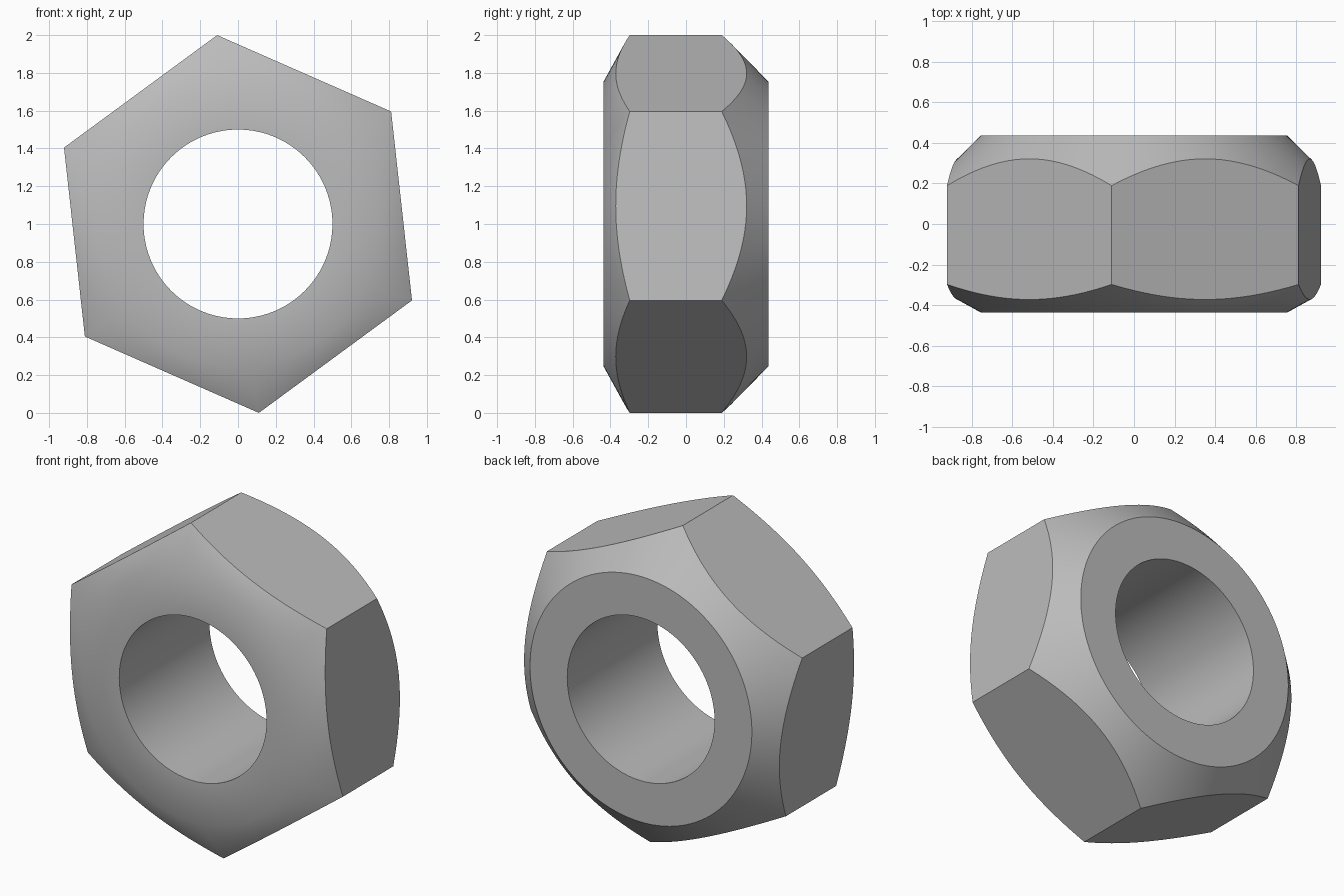
import bpy
import bmesh
from math import cos, sin, pi, radians

cube = bpy.data.objects.get("Cube")
if cube:
    bpy.data.objects.remove(cube, do_unlink=True)

CORNER_R = 1.006      # centre to hexagon corner
BORE_R = 0.5
FLAT_R = 0.753        # where the flat ring meets the chamfer
HALF = 0.437          # half thickness
TURN = radians(96.3)  # angle of the first corner
PER_SIDE = 20
SEGMENTS = 6 * PER_SIDE

# One steel grey material
steel = bpy.data.materials.new("steel grey")
steel.use_nodes = True
grey = (0.5, 0.5, 0.5, 1)
steel.diffuse_color = grey
steel.node_tree.nodes["Principled BSDF"].inputs["Base Color"].default_value = grey


def section(step):
    """Radial section as (radius, y): the side follows the hexagon, the chamfers are cones."""
    from_mid = (step % PER_SIDE) / PER_SIDE * pi / 3 - pi / 6
    side = CORNER_R * cos(pi / 6) / cos(from_mid)
    run = side - FLAT_R
    return [(BORE_R, -HALF), (FLAT_R, -HALF), (side, -HALF + 0.55 * run),
            (side, HALF - 0.98 * run), (FLAT_R, HALF), (BORE_R, HALF)]


# Nut body: sections swept round the bore axis
bm = bmesh.new()
rings = []
for i in range(SEGMENTS):
    a = TURN + 2 * pi * i / SEGMENTS
    rings.append([bm.verts.new((r * cos(a), y, 1 + r * sin(a))) for r, y in section(i)])
for i, ring in enumerate(rings):
    after = rings[(i + 1) % SEGMENTS]
    for j in range(len(ring)):
        k = (j + 1) % len(ring)
        bm.faces.new((ring[j], ring[k], after[k], after[j]))
bmesh.ops.recalc_face_normals(bm, faces=bm.faces)
mesh = bpy.data.meshes.new("hex_nut")
bm.to_mesh(mesh)
bm.free()
mesh.materials.append(steel)

nut = bpy.data.objects.new("hex_nut", mesh)
bpy.context.collection.objects.link(nut)

# Smooth cones and bore, keep the hexagon edges sharp
bpy.ops.object.select_all(action="DESELECT")
nut.select_set(True)
bpy.context.view_layer.objects.active = nut
bpy.ops.object.shade_smooth_by_angle(angle=radians(35))
